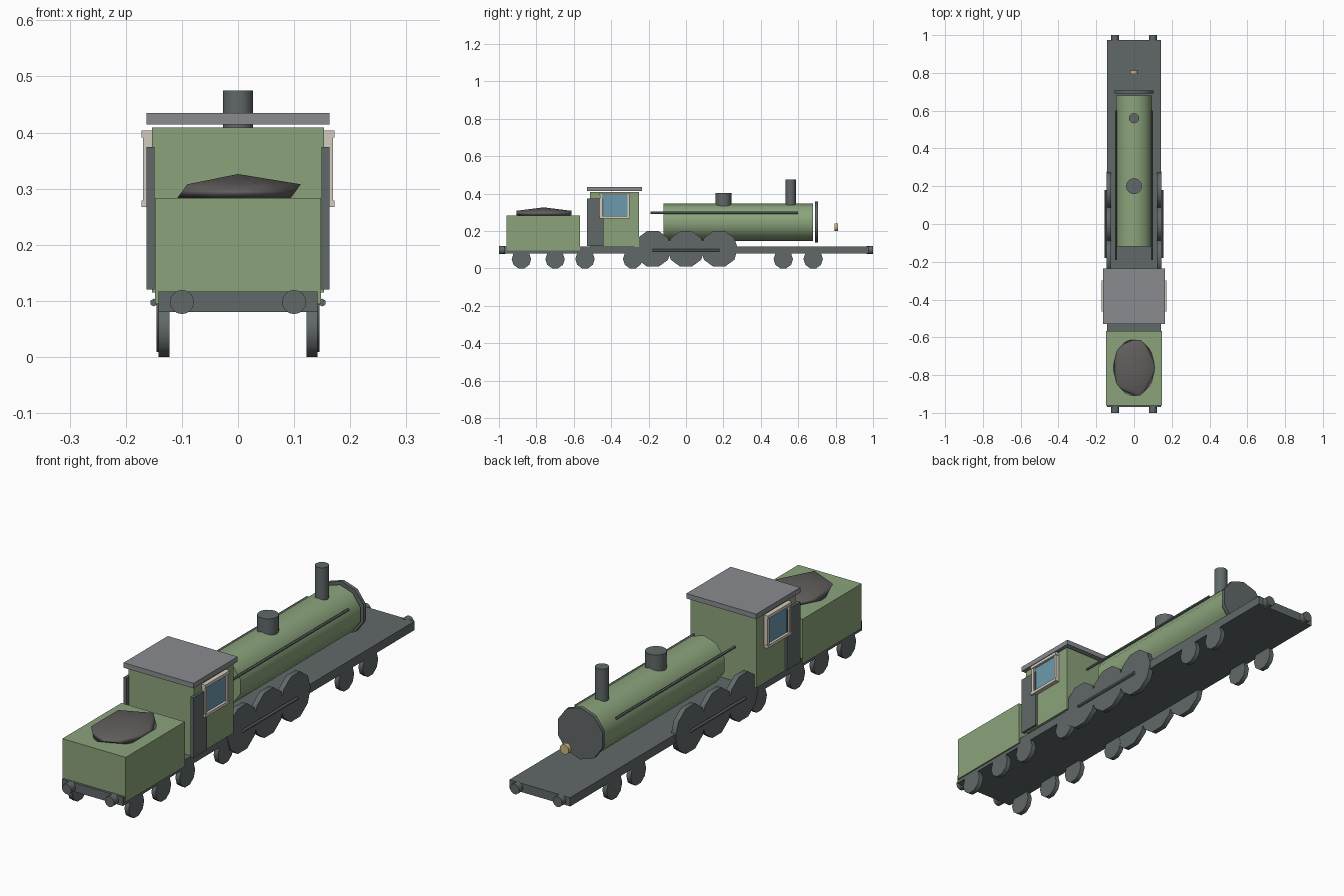
import bpy
from math import pi, radians

if "Cube" in bpy.data.objects:
    bpy.data.objects.remove(bpy.data.objects["Cube"])


def mat(name, r, g, b):
    m = bpy.data.materials.new(name)
    m.diffuse_color = (r, g, b, 1)
    m.use_nodes = True
    m.node_tree.nodes["Principled BSDF"].inputs["Base Color"].default_value = m.diffuse_color
    return m


GREEN = mat("green", 0.26, 0.37, 0.20)
DARK = mat("dark_iron", 0.12, 0.14, 0.14)
ROOF = mat("roof_grey", 0.25, 0.26, 0.28)
COAL = mat("coal", 0.12, 0.11, 0.11)
CREAM = mat("cream", 0.66, 0.60, 0.52)
GLASS = mat("glass", 0.15, 0.32, 0.42)
BRASS = mat("brass", 0.60, 0.48, 0.22)


def finish(name, m, smooth=0):
    o = bpy.context.object
    o.name = name
    o.data.materials.append(m)
    if smooth:
        bpy.ops.object.shade_smooth_by_angle(angle=radians(smooth))
    return o


def box(name, m, x, y, z):
    """Box from (min, max) ranges on each axis."""
    bpy.ops.mesh.primitive_cube_add(size=1, location=[sum(r) / 2 for r in (x, y, z)])
    o = finish(name, m)
    o.scale = [r[1] - r[0] for r in (x, y, z)]
    bpy.ops.object.transform_apply(location=False, rotation=False, scale=True)
    return o


def cyl(name, m, axis, r, length, loc, sides=10):
    rot = {"x": (0, pi / 2, 0), "y": (pi / 2, 0, 0), "z": (0, 0, 0)}[axis]
    bpy.ops.mesh.primitive_cylinder_add(vertices=sides, radius=r, depth=length,
                                        location=loc, rotation=rot)
    return finish(name, m, 40)


def side_box(name, m, s, x, y, z):
    return box(name, m, sorted((s * x[0], s * x[1])), y, z)


# Running plate
box("running_plate", DARK, (-.142, .142), (-.97, .975), (.08, .117))

# Tender with coal heap
box("tender_body", GREEN, (-.148, .148), (-.96, -.566), (.094, .283))
bpy.ops.mesh.primitive_ico_sphere_add(subdivisions=1, radius=1, location=(0, -.76, .293))
bpy.context.object.scale = (.125, .173, .033)
finish("coal_heap", COAL, 60)

# Cab and roof
box("cab_body", GREEN, (-.153, .153), (-.513, -.25), (.115, .409))
box("cab_roof", ROOF, (-.163, .163), (-.53, -.235), (.414, .435))

# Boiler, smokebox front, dome, chimney, lamp
cyl("boiler", GREEN, "y", .1, .8, (0, .28, .246))
cyl("smokebox_front", DARK, "y", .109, .016, (0, .698, .247))
cyl("steam_dome", DARK, "z", .042, .09, (0, .2, .359), 16)
cyl("chimney", DARK, "z", .027, .15, (0, .56, .4), 16)
cyl("head_lamp", BRASS, "y", .021, .018, (0, .803, .22), 12)

for s, side in ((-1, "left"), (1, "right")):
    # Cab door panel and framed window
    side_box("cab_door_" + side, DARK, s, (.149, .163), (-.53, -.44), (.12, .374))
    side_box("window_glass_" + side, GLASS, s, (.151, .161), (-.455, -.305), (.273, .398))
    for part, z in (("sill", (.267, .279)), ("header", (.391, .404))):
        side_box(f"window_{part}_{side}", CREAM, s, (.151, .172), (-.462, -.3), z)
    for part, y in (("rear", (-.46, -.448)), ("front", (-.314, -.302))):
        side_box(f"window_{part}_post_{side}", CREAM, s, (.151, .169), y, (.272, .4))

    # Driving wheels and coupling rod
    for i, y in enumerate((-.177, 0, .177)):
        cyl(f"driving_wheel_{side}_{i + 1}", DARK, "x", .1, .022, (s * .134, y, .104))
    cyl("coupling_rod_" + side, DARK, "y", .007, .36, (s * .15, 0, .097), 6)

    # Carrying wheels
    for i, y in enumerate((-.88, -.70, -.54, -.285, .52, .68)):
        cyl(f"small_wheel_{side}_{i + 1}", DARK, "x", .052, .02, (s * .132, y, .0495))

    # Boiler handrail
    cyl("handrail_" + side, DARK, "y", .006, .79, (s * .096, .205, .297), 6)

    # Buffers at both ends
    for e, end in ((-1, "tender"), (1, "engine")):
        cyl(f"buffer_{end}_{side}", DARK, "y", .0215, .035,
            (s * .1, e * .9825, .098), 16)
